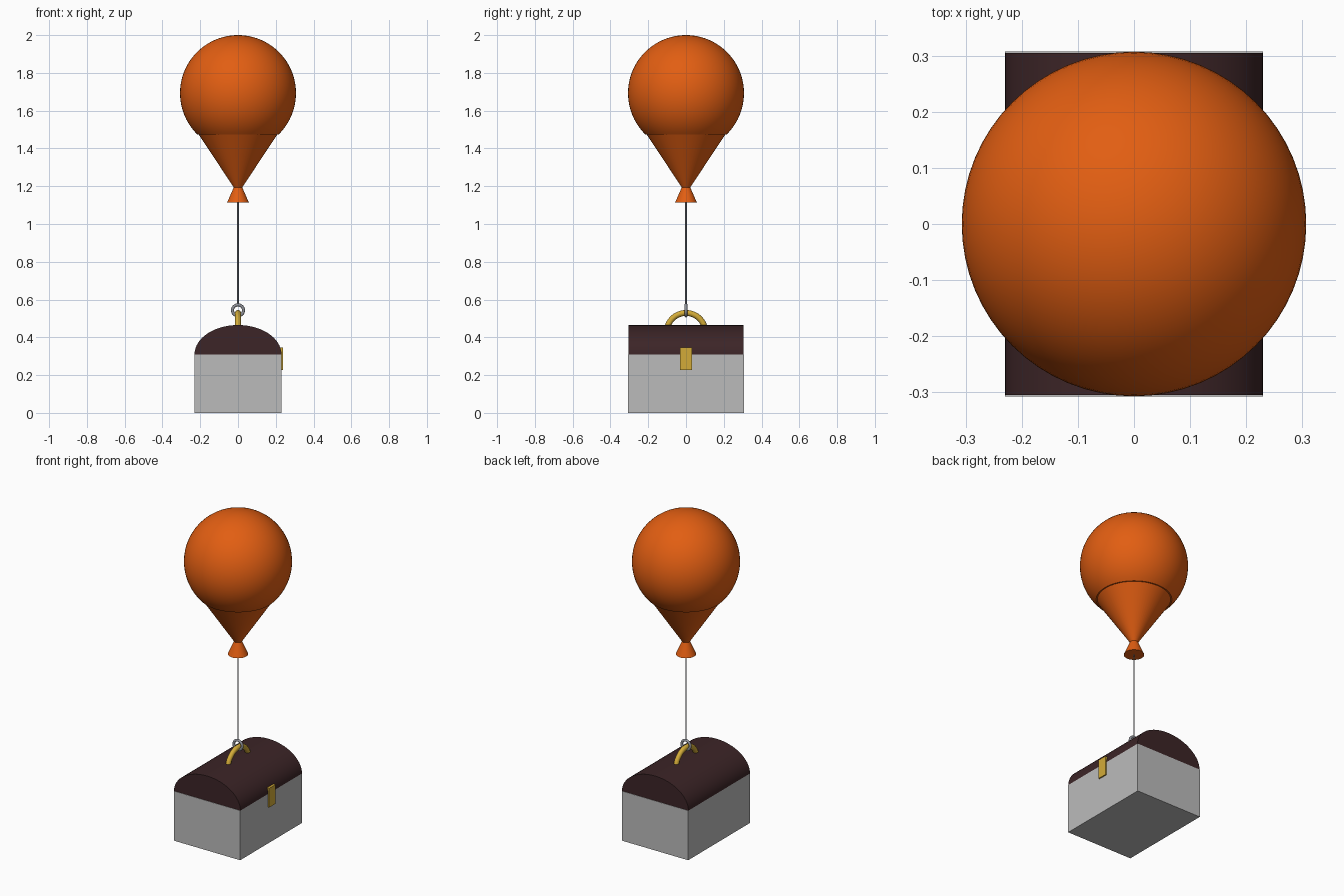
import bpy, bmesh, math
from mathutils import Vector

if "Cube" in bpy.data.objects:
    bpy.data.objects.remove(bpy.data.objects["Cube"])

def mat(name, rgb):
    m = bpy.data.materials.new(name)
    m.diffuse_color = (*rgb, 1)
    m.use_nodes = True
    m.node_tree.nodes["Principled BSDF"].inputs["Base Color"].default_value = m.diffuse_color
    return m

ORANGE = mat("orange rubber", (0.76, 0.112, 0.006))
GREY = mat("light grey", (0.5, 0.5, 0.5))
BROWN = mat("dark brown", (0.045, 0.018, 0.02))
GOLD = mat("gold", (0.65, 0.41, 0.04))
STEEL = mat("steel grey", (0.27, 0.28, 0.31))

def finish(name, bm, material, smooth=True):
    bmesh.ops.recalc_face_normals(bm, faces=bm.faces)
    me = bpy.data.meshes.new(name)
    bm.to_mesh(me)
    bm.free()
    me.materials.append(material)
    ob = bpy.data.objects.new(name, me)
    bpy.context.collection.objects.link(ob)
    if smooth:
        bpy.ops.object.select_all(action='DESELECT')
        ob.select_set(True)
        bpy.context.view_layer.objects.active = ob
        bpy.ops.object.shade_smooth_by_angle(angle=math.radians(25))
    return ob

def lathe(name, profile, material, steps=64):
    """Spin an (r, z) profile around the z axis."""
    bm = bmesh.new()
    vs = [bm.verts.new((r, 0, z)) for r, z in profile]
    es = [bm.edges.new(p) for p in zip(vs, vs[1:])]
    bmesh.ops.spin(bm, geom=vs + es, cent=(0, 0, 0), axis=(0, 0, 1),
                   angle=2 * math.pi, steps=steps)
    bmesh.ops.remove_doubles(bm, verts=bm.verts, dist=1e-5)
    return finish(name, bm, material)

def box(name, lo, hi, material):
    lo, hi = Vector(lo), Vector(hi)
    bm = bmesh.new()
    bmesh.ops.create_cube(bm, size=1)
    bmesh.ops.scale(bm, vec=hi - lo, verts=bm.verts)
    bmesh.ops.translate(bm, vec=(lo + hi) / 2, verts=bm.verts)
    return finish(name, bm, material, False)

def bent_tube(name, z, major, minor, material, rot_z=0, angle=2 * math.pi):
    """Torus (or upper arc of one) standing upright in the xz plane."""
    bm = bmesh.new()
    circle = bmesh.ops.create_circle(bm, segments=16, radius=minor)
    vs = circle["verts"]
    bmesh.ops.translate(bm, vec=(major, 0, 0), verts=vs)
    bmesh.ops.spin(bm, geom=vs + list(bm.edges), cent=(0, 0, 0),
                   axis=(0, -1, 0), angle=angle, steps=48)
    # horizontal circle stands across the upright path
    bmesh.ops.remove_doubles(bm, verts=bm.verts, dist=1e-5)
    ob = finish(name, bm, material)
    ob.location.z = z
    ob.rotation_euler.z = rot_z
    return ob

# Balloon: sphere running into a cone neck
R, CZ = 0.307, 1.693
end = math.acos((1.474 - CZ) / R)
prof = [(R * math.sin(end * i / 36), CZ + R * math.cos(end * i / 36)) for i in range(37)]
lathe("balloon", prof + [(0.208, 1.474), (0.02, 1.19)], ORANGE)

# Flared knot and string
lathe("balloon_knot", [(0, 1.195), (0.022, 1.195), (0.058, 1.113), (0, 1.113)], ORANGE, 32)
lathe("string", [(0, 1.13), (0.004, 1.13), (0.004, 0.57), (0, 0.57)], STEEL, 12)

# Ring and handle
bent_tube("ring", 0.543, 0.029, 0.008, STEEL)
bent_tube("handle", 0.427, 0.102, 0.0155, GOLD, math.pi / 2, math.pi)

# Chest body
box("chest_body", (-0.23, -0.307, 0), (0.23, 0.307, 0.31), GREY)

# Domed lid: half ellipse extruded along y
bm = bmesh.new()
n = 32
face = bm.faces.new([bm.verts.new((0.23 * math.cos(math.pi * i / n), -0.305,
                                   0.31 + 0.155 * math.sin(math.pi * i / n)))
                     for i in range(n + 1)])
ext = bmesh.ops.extrude_face_region(bm, geom=[face], use_keep_orig=True)
bmesh.ops.translate(bm, vec=(0, 0.61, 0),
                    verts=[v for v in ext["geom"] if isinstance(v, bmesh.types.BMVert)])
finish("chest_lid", bm, BROWN)

# Latch
box("latch", (0.222, -0.031, 0.227), (0.238, 0.031, 0.347), GOLD)
